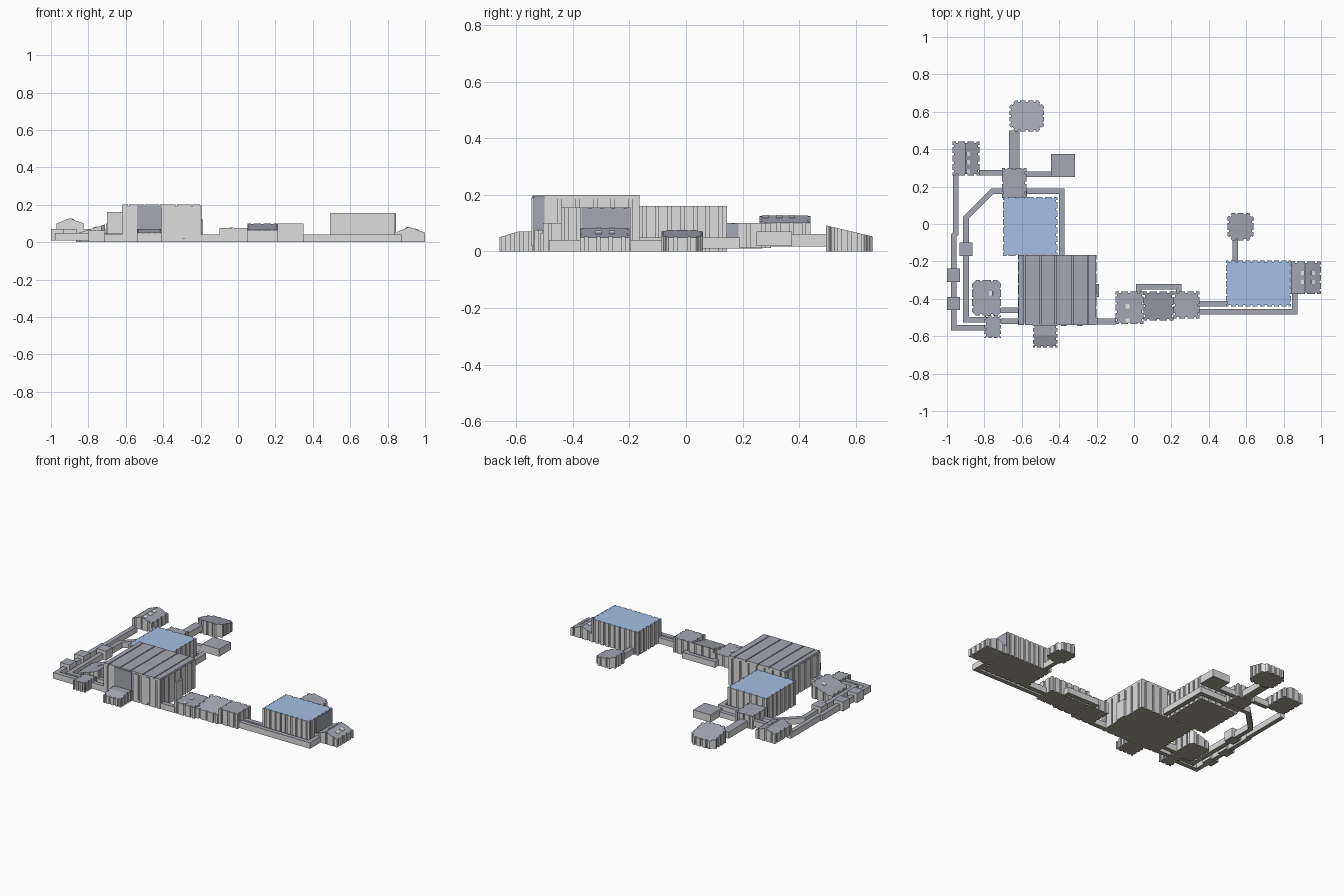
import bpy, bmesh, math
from mathutils import Vector

cube = bpy.data.objects.get("Cube")
if cube:
    bpy.data.objects.remove(cube, do_unlink=True)


def material(name, rgb):
    m = bpy.data.materials.new(name)
    m.use_nodes = True
    m.diffuse_color = (*rgb, 1)
    bsdf = m.node_tree.nodes["Principled BSDF"]
    bsdf.inputs["Base Color"].default_value = (*rgb, 1)
    bsdf.inputs["Roughness"].default_value = 0.8
    return m


WALL = material("light grey wall", (0.73, 0.73, 0.73))
ROOF = material("slate roof", (0.37, 0.385, 0.45))
FLOOR = material("warm brown floor", (0.40, 0.36, 0.29))
GLASS = material("blue glass roof", (0.38, 0.53, 0.78))
PALE = material("pale skylight", (0.9, 0.9, 0.9))


def finish(bm, name, top=ROOF, side=WALL, bottom=FLOOR):
    """Colour faces by direction and link the object."""
    bmesh.ops.recalc_face_normals(bm, faces=bm.faces)
    for f in bm.faces:
        f.normal_update()
        f.material_index = 0 if f.normal.z > 0.3 else 2 if f.normal.z < -0.5 else 1
    mesh = bpy.data.meshes.new(name)
    bm.to_mesh(mesh)
    bm.free()
    for m in (top, side, bottom):
        mesh.materials.append(m)
    ob = bpy.data.objects.new(name, mesh)
    bpy.context.collection.objects.link(ob)
    return ob


def prism(points, z0, z1):
    bm = bmesh.new()
    face = bm.faces.new([bm.verts.new((p[0], p[1], z0)) for p in points])
    up = bmesh.ops.extrude_face_region(bm, geom=[face])["geom"]
    moved = [g for g in up if isinstance(g, bmesh.types.BMVert)]
    bmesh.ops.translate(bm, verts=moved, vec=(0, 0, z1 - z0))
    return bm


def box(name, x0, x1, y0, y1, z0, z1, **colours):
    return finish(prism([(x0, y0), (x1, y0), (x1, y1), (x0, y1)], z0, z1), name, **colours)


def ribbed(corners, pitch, gap=0.012, depth=0.008):
    """Notch every edge of a counter-clockwise outline."""
    out = []
    for i, c in enumerate(corners):
        p, q = Vector(c), Vector(corners[(i + 1) % len(corners)])
        d = q - p
        length = d.length
        d.normalize()
        inward = Vector((-d.y, d.x)) * depth
        out.append(p)
        n = int(length / pitch)
        for k in range(n):
            mid = p + d * length * (k + 0.5) / n
            a, b = mid - d * gap / 2, mid + d * gap / 2
            out += [a, a + inward, b + inward, b]
    return out


def slope(axis, a, za, b, zb):
    """Roof plane through height za at a and zb at b."""
    co, no = Vector((0, 0, za)), Vector((0, 0, b - a))
    co[axis], no[axis] = a, za - zb
    return co, no


def room(name, x0, x1, y0, y1, z0, z1, cuts=(), chamfer=0, pitch=0.042, top=ROOF):
    c = chamfer
    if c:
        corners = [(x0 + c, y0), (x1 - c, y0), (x1, y0 + c), (x1, y1 - c),
                   (x1 - c, y1), (x0 + c, y1), (x0, y1 - c), (x0, y0 + c)]
    else:
        corners = [(x0, y0), (x1, y0), (x1, y1), (x0, y1)]
    bm = prism(ribbed(corners, pitch), z0, z1)
    for co, no in cuts:
        geom = bm.verts[:] + bm.edges[:] + bm.faces[:]
        cut = bmesh.ops.bisect_plane(bm, geom=geom, plane_co=co, plane_no=no,
                                     clear_outer=True)["geom_cut"]
        edges = [g for g in cut if isinstance(g, bmesh.types.BMEdge)]
        bmesh.ops.edgeloop_fill(bm, edges=edges)
    return finish(bm, name, top=top)


def corridor(name, path, z0, z1, width=0.03):
    """Mitred ribbon along a path."""
    pts = [Vector(p) for p in path]
    left, right = [], []
    for i, p in enumerate(pts):
        d0 = (p - pts[i - 1]).normalized() if i else (pts[1] - p).normalized()
        d1 = (pts[i + 1] - p).normalized() if i < len(pts) - 1 else d0
        n0, n1 = Vector((-d0.y, d0.x)), Vector((-d1.y, d1.x))
        m = (n0 + n1).normalized()
        m *= width / 2 / m.dot(n0)
        left.append(p + m)
        right.append(p - m)
    return finish(prism(right + left[::-1], z0, z1), name)


def skylight(name, x, y, z, tilt=0.0):
    ob = box(name, -0.011, 0.011, -0.011, 0.011, -0.003, 0.003, top=PALE, side=PALE)
    ob.location = (x, y, z)
    ob.rotation_euler.y = tilt


# Great hall with raised roof strips
room("great_hall", -0.62, -0.20, -0.54, -0.165, 0, 0.19, pitch=0.06)
strip_edges = [-0.62, -0.585, -0.5, -0.42, -0.33, -0.245, -0.2]
for a, b in zip(strip_edges, strip_edges[1:]):
    box("hall_roof_strip", a + 0.003, b - 0.003, -0.54, -0.165, 0.185, 0.2)
for x in (-0.375, -0.29):
    box("hall_front_pier", x - 0.014, x + 0.014, -0.546, -0.53, 0.02, 0.19)
box("hall_front_panel", -0.54, -0.41, -0.545, -0.538, 0.06, 0.195, side=ROOF)
box("hall_side_panel", -0.202, -0.195, -0.538, -0.5, 0.04, 0.195, side=ROOF)
box("hall_side_buttress", -0.205, -0.188, -0.39, -0.32, 0, 0.12)

# Entry porch
room("entry_porch", -0.54, -0.41, -0.66, -0.535, 0, 0.07,
     [slope(1, -0.66, 0.05, -0.595, 0.07)], pitch=0.03)

# Glass roofed rooms
room("west_atrium", -0.7, -0.41, -0.17, 0.145, 0, 0.16, top=GLASS)
room("east_atrium", 0.493, 0.84, -0.442, -0.195, 0, 0.155, pitch=0.036, top=GLASS)
box("east_atrium_panel", 0.838, 0.844, -0.37, -0.2, 0.04, 0.153, side=ROOF)

# North wing
room("north_room", -0.705, -0.575, 0.14, 0.3, 0.012, 0.1)
box("north_room_panel", -0.578, -0.571, 0.145, 0.185, 0.02, 0.098, side=ROOF)
corridor("north_corridor", [(-0.64, 0.29), (-0.64, 0.5)], 0.018, 0.062, 0.055)
room("north_lodge", -0.665, -0.482, 0.495, 0.66, 0, 0.1,
     [slope(1, 0.495, 0.092, 0.66, 0.053)], chamfer=0.03, pitch=0.035)
box("north_store", -0.445, -0.315, 0.25, 0.375, 0.02, 0.07)
corridor("store_corridor", [(-0.58, 0.265), (-0.44, 0.265)], 0.02, 0.055)
corridor("northwest_corridor", [(-0.83, 0.275), (-0.70, 0.275)], 0.03, 0.07)

# Gabled lodges with skylights
room("northwest_lodge", -0.97, -0.825, 0.26, 0.44, 0.04, 0.2,
     [slope(0, -0.97, 0.1, -0.9, 0.127), slope(0, -0.9, 0.127, -0.825, 0.1)])
for y in (0.28, 0.33, 0.375):
    skylight("northwest_skylight", -0.887, y, 0.1225, 0.345)
room("east_lodge", 0.84, 1.0, -0.375, -0.2, 0, 0.15,
     [slope(0, 0.84, 0.05, 0.915, 0.082), slope(0, 0.915, 0.082, 1.0, 0.05)])
for x in (0.903, 0.957):
    for y in (-0.31, -0.262):
        west = x < 0.915
        skylight("east_skylight", x, y, 0.077 if west else 0.0665, -0.4 if west else 0.36)

# Outer and inner west corridors with junction boxes
corridor("outer_west_corridor", [(-0.953, 0.27), (-0.953, -0.05), (-0.963, -0.06),
                                 (-0.963, -0.555), (-0.79, -0.555)], 0.01, 0.05)
corridor("inner_west_corridor", [(-0.79, -0.512), (-0.898, -0.512), (-0.898, 0.035),
                                 (-0.757, 0.176), (-0.386, 0.176), (-0.386, -0.17)],
         0.01, 0.05)
for x, y in ((-0.965, -0.275), (-0.965, -0.425), (-0.898, -0.135)):
    box("junction_box", x - 0.035, x + 0.035, y - 0.036, y + 0.036, 0.008, 0.07)

# Southwest rooms
room("southwest_lodge", -0.865, -0.71, -0.49, -0.3, 0, 0.12,
     [slope(0, -0.865, 0.045, -0.71, 0.095)], chamfer=0.02)
skylight("southwest_skylight", -0.765, -0.37, 0.078, -0.31)
room("southwest_annex", -0.8, -0.71, -0.61, -0.488, 0, 0.062, pitch=0.03)
corridor("southwest_corridor", [(-0.715, -0.462), (-0.615, -0.462)], 0, 0.045)
corridor("southwest_link", [(-0.715, -0.52), (-0.615, -0.52)], 0, 0.04)

# East wing rooms
corridor("hall_east_corridor", [(-0.205, -0.52), (-0.095, -0.52)], 0, 0.04, 0.032)
room("east_room_low", -0.1, 0.05, -0.535, -0.36, 0, 0.076)
for y in (-0.515, -0.44):
    skylight("low_room_skylight", -0.035, y, 0.076)
room("east_room_sloped", 0.05, 0.21, -0.517, -0.36, 0, 0.12,
     [slope(1, -0.517, 0.064, -0.36, 0.1)])
room("east_room_tall", 0.21, 0.35, -0.505, -0.36, 0, 0.1)
corridor("back_passage", [(0.025, -0.365), (0.025, -0.335), (0.24, -0.335),
                          (0.24, -0.365)], 0, 0.04)

# East corridors
corridor("atrium_corridor", [(0.345, -0.427), (0.5, -0.427)], 0, 0.04)
corridor("lodge_corridor", [(0.345, -0.47), (0.86, -0.47), (0.86, -0.37)], 0, 0.04)
corridor("pavilion_corridor", [(0.542, -0.2), (0.542, -0.08)], 0, 0.04)
room("pavilion", 0.5, 0.64, -0.087, 0.06, 0, 0.1,
     [slope(0, 0.5, 0.075, 0.64, 0.05)], chamfer=0.025, pitch=0.035)
